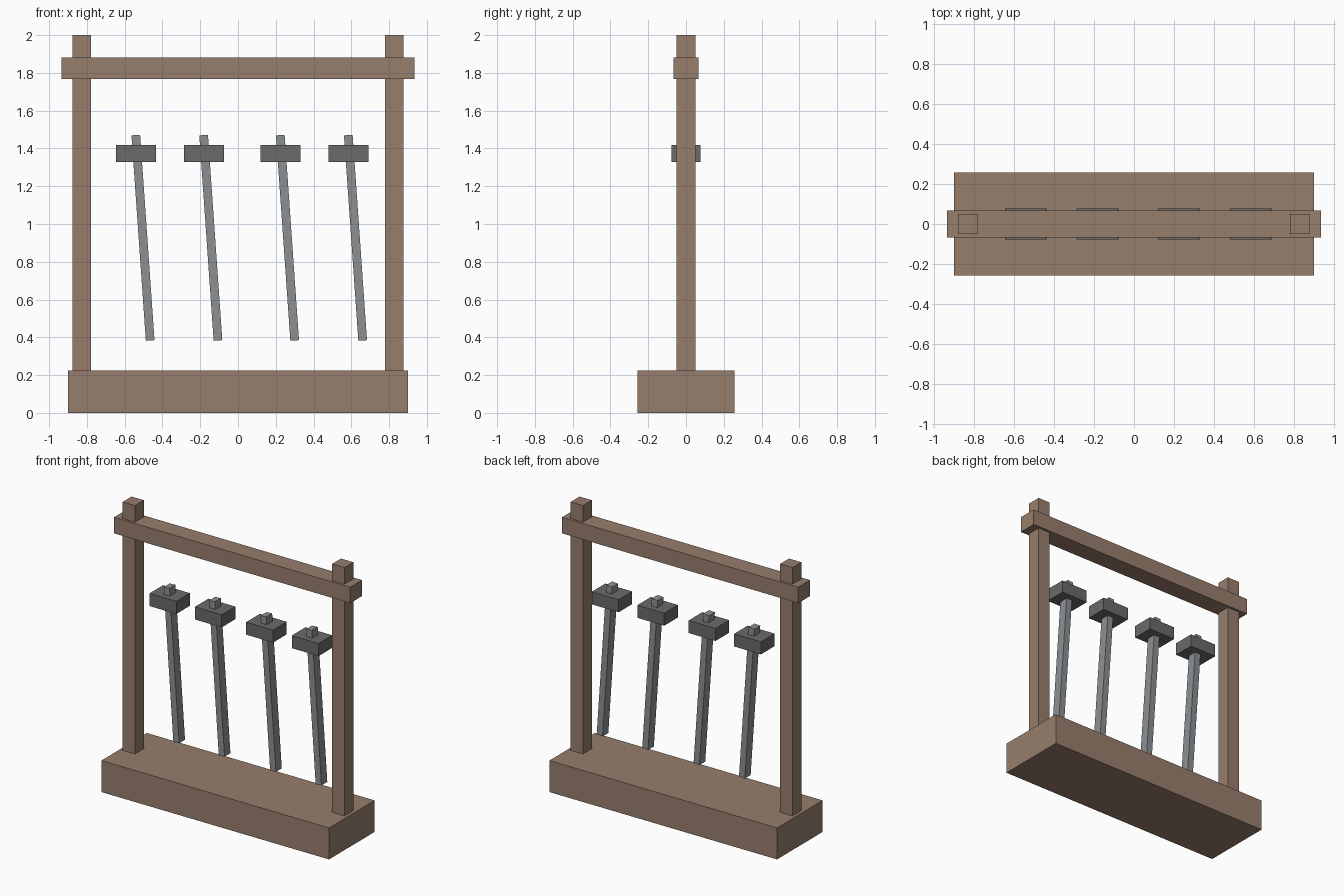
import bpy
from math import radians

if "Cube" in bpy.data.objects:
    bpy.data.objects.remove(bpy.data.objects["Cube"])


def material(name, rgb):
    m = bpy.data.materials.new(name)
    m.diffuse_color = (*rgb, 1)
    m.use_nodes = True
    m.node_tree.nodes["Principled BSDF"].inputs["Base Color"].default_value = m.diffuse_color
    return m


wood = material("wood", (0.31, 0.21, 0.15))
steel = material("steel", (0.26, 0.28, 0.29))
iron = material("iron", (0.15, 0.145, 0.15))


def box(name, center, size, mat, tilt=0):
    bpy.ops.mesh.primitive_cube_add(size=1, location=center,
                                    rotation=(0, radians(tilt), 0))
    ob = bpy.context.object
    ob.name = name
    ob.scale = size
    ob.data.materials.append(mat)
    return ob


# Wooden stand: base slab, two posts, cross beam
box("base", (0, 0, 0.1125), (1.8, 0.515, 0.225), wood)
for side, label in ((-1, "left"), (1, "right")):
    box(f"{label}_post", (side * 0.828, 0, 1.1125), (0.097, 0.1, 1.775), wood)
box("cross_beam", (0, 0, 1.824), (1.868, 0.134, 0.114), wood)

# Four hammers: level head on a leaning handle
for i, x in enumerate((-0.54, -0.181, 0.225, 0.585), 1):
    box(f"hammer_head_{i}", (x, 0, 1.373), (0.212, 0.154, 0.09), iron)
    box(f"hammer_handle_{i}", (x + 0.037, 0, 0.927), (0.046, 0.066, 1.09), steel, -4)
